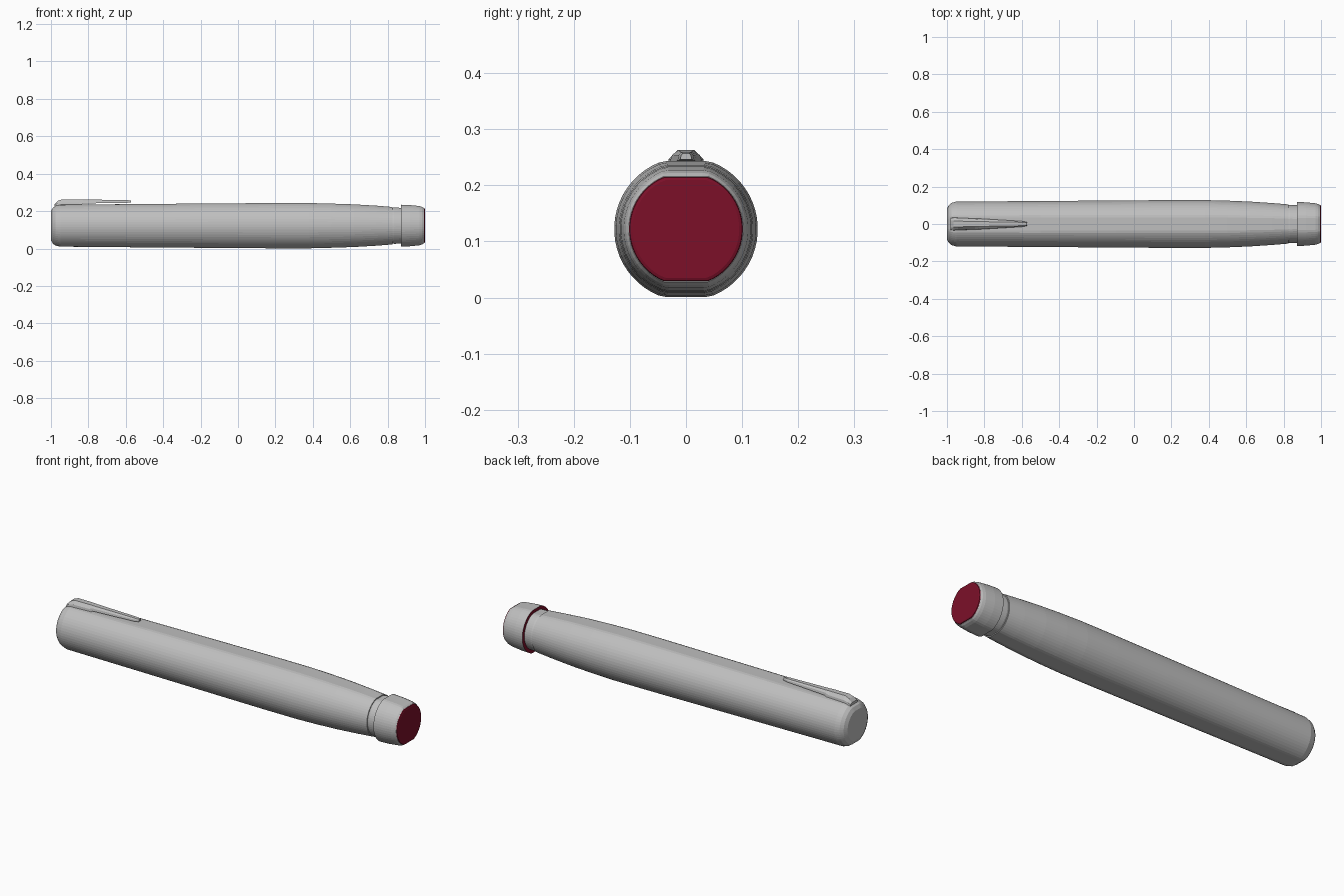
import bpy, bmesh, math

if "Cube" in bpy.data.objects:
    bpy.data.objects.remove(bpy.data.objects["Cube"], do_unlink=True)

SIDES = 56
AXIS_Z = 0.122


def material(name, rgb):
    m = bpy.data.materials.new(name)
    m.use_nodes = True
    m.diffuse_color = (*rgb, 1)
    m.node_tree.nodes["Principled BSDF"].inputs["Base Color"].default_value = (*rgb, 1)
    return m


grey = material("light grey", (0.52, 0.52, 0.52))
red = material("deep red", (0.2, 0.005, 0.022))


def ring(x, ry, rz):
    # Round section with its top and bottom slightly flattened
    points = []
    for i in range(SIDES):
        a = 2 * math.pi * (i + 0.5) / SIDES
        z = max(-rz, min(rz, ry * math.sin(a)))
        points.append((x, ry * math.cos(a), AXIS_Z + z))
    return points


def loft(name, sections, mats):
    # Skin a row of closed sections and cap both ends
    bm = bmesh.new()
    rows = [[bm.verts.new(p) for p in s] for s in sections]
    n = len(rows[0])
    for a, b in zip(rows, rows[1:]):
        for i in range(n):
            j = (i + 1) % n
            bm.faces.new((a[i], a[j], b[j], b[i]))
    bm.faces.new(rows[0])
    bm.faces.new(rows[-1])
    bmesh.ops.recalc_face_normals(bm, faces=bm.faces)
    mesh = bpy.data.meshes.new(name)
    bm.to_mesh(mesh)
    bm.free()
    for m in mats:
        mesh.materials.append(m)
    obj = bpy.data.objects.new(name, mesh)
    bpy.context.collection.objects.link(obj)
    return obj


def turned(name, profile, *mats):
    return loft(name, [ring(*p) for p in profile], mats)


# Long barrel with rounded tail and tapered nose: x, half width, half height
turned("barrel", [
    (-1.0, 0.082, 0.078), (-0.99, 0.101, 0.096), (-0.975, 0.113, 0.106),
    (-0.95, 0.12, 0.112), (-0.5, 0.123, 0.116), (-0.1, 0.126, 0.119),
    (0.2, 0.128, 0.121), (0.38, 0.128, 0.121), (0.5, 0.125, 0.118),
    (0.62, 0.12, 0.114), (0.74, 0.112, 0.107), (0.825, 0.105, 0.1)], grey)

# Recessed neck
turned("neck", [(0.82, 0.099, 0.094), (0.835, 0.102, 0.097), (0.88, 0.1, 0.095)], grey)

# End cap, with a red face on the rim that looks back along the barrel
cap = turned("end_cap", [
    (0.872, 0.118, 0.112), (0.92, 0.116, 0.11), (0.97, 0.111, 0.105),
    (0.985, 0.107, 0.1), (0.994, 0.102, 0.094)], grey, red)
for face in cap.data.polygons:
    if face.normal.x < -0.9:
        face.material_index = 1

# Red end plate
turned("end_plate", [(0.992, 0.102, 0.0935), (0.998, 0.1, 0.092), (1.0, 0.095, 0.087)], red)


def clip_section(x, base, top, low, high):
    mid = low + 0.6 * (high - low)
    edge = base * 0.75 + top * 0.25
    return [(x, -base, low), (x, base, low), (x, edge, mid),
            (x, top, high), (x, -top, high), (x, -edge, mid)]


# Tapered pocket clip, rooted at the tail and free at its tip
loft("pocket_clip", [clip_section(*s) for s in [
    (-0.98, 0.034, 0.02, 0.222, 0.238), (-0.965, 0.036, 0.017, 0.222, 0.254),
    (-0.94, 0.036, 0.015, 0.222, 0.263), (-0.85, 0.031, 0.014, 0.222, 0.263),
    (-0.83, 0.029, 0.013, 0.241, 0.262), (-0.6, 0.015, 0.009, 0.244, 0.259),
    (-0.572, 0.01, 0.006, 0.246, 0.257)]], [grey])
